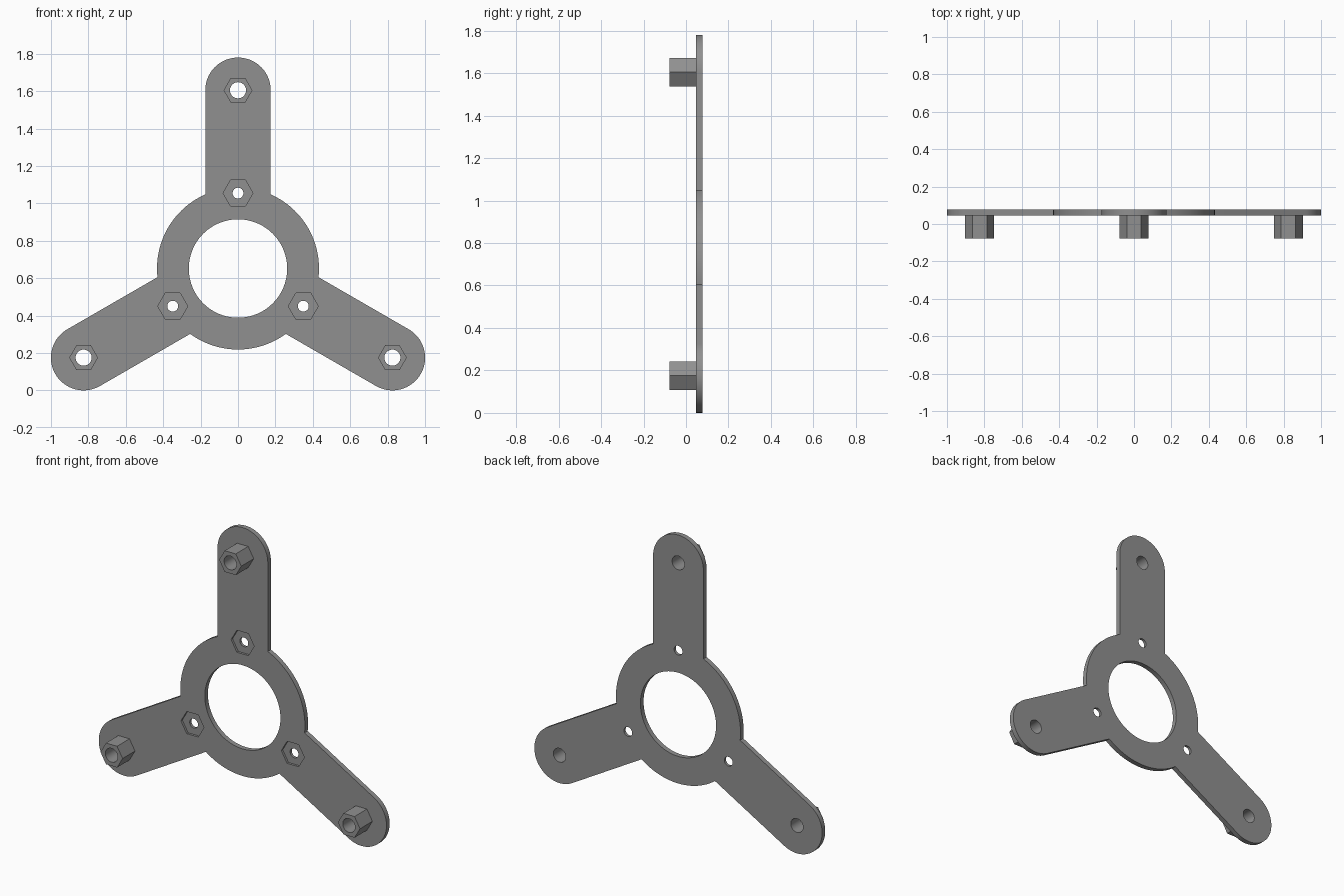
import bpy, bmesh, math
from math import sin, cos, pi

if "Cube" in bpy.data.objects:
    bpy.data.objects.remove(bpy.data.objects["Cube"])

CZ = 0.6515                     # hub centre height
FRONT, BACK = 0.046, 0.077      # plate faces along y
POST_TIP = -0.077
HUB_R, BORE_R = 0.433, 0.263
ARM_W, ARM_LEN = 0.175, 0.953   # half width, hub centre to tip centre
INNER = 0.403                   # hub centre to nut pocket
ANGLES = [pi / 2 + i * 2 * pi / 3 for i in range(3)]

grey = bpy.data.materials.new("mid grey")
grey.diffuse_color = (0.28, 0.28, 0.28, 1)
grey.use_nodes = True
grey.node_tree.nodes["Principled BSDF"].inputs["Base Color"].default_value = grey.diffuse_color


def prism(name, pts, y0, y1):
    """Extrude an x-z outline from y0 to y1."""
    bm = bmesh.new()
    face = bm.faces.new([bm.verts.new((x, y0, z)) for x, z in pts])
    ext = bmesh.ops.extrude_face_region(bm, geom=[face])
    for v in ext["geom"]:
        if isinstance(v, bmesh.types.BMVert):
            v.co.y = y1
    bmesh.ops.recalc_face_normals(bm, faces=bm.faces)
    me = bpy.data.meshes.new(name)
    bm.to_mesh(me)
    bm.free()
    me.materials.append(grey)
    ob = bpy.data.objects.new(name, me)
    bpy.context.collection.objects.link(ob)
    return ob


def arc(cx, cz, r, a0, a1, n):
    return [(cx + r * cos(a0 + (a1 - a0) * i / n),
             cz + r * sin(a0 + (a1 - a0) * i / n)) for i in range(n + 1)]


def ring(c, r, n):
    return arc(c[0], c[1], r, 0, 2 * pi, n)[:-1]


def at(angle, dist):
    return (dist * cos(angle), CZ + dist * sin(angle))


def combine(body, tool, op):
    mod = body.modifiers.new(op.lower(), 'BOOLEAN')
    mod.operation, mod.object, mod.solver = op, tool, 'EXACT'
    bpy.context.view_layer.objects.active = body
    bpy.ops.object.modifier_apply(modifier=mod.name)
    bpy.data.objects.remove(tool)


# Plate outline: rounded arm tip, then the hub arc up to the next arm
half = math.asin(ARM_W / HUB_R)
outline = []
for a in ANGLES:
    outline += arc(*at(a, ARM_LEN), ARM_W, a - pi / 2, a + pi / 2, 40)
    outline += arc(0, CZ, HUB_R, a + half, a + 2 * pi / 3 - half, 32)
bracket = prism("three_arm_bracket", outline, FRONT, BACK)

# Central bore
combine(bracket, prism("bore", ring((0, CZ), BORE_R, 96), -0.2, 0.2), 'DIFFERENCE')

for a in ANGLES:
    tip, inner = at(a, ARM_LEN), at(a, INNER)
    # Hexagonal standoff with a through hole
    combine(bracket, prism("standoff", ring(tip, 0.077, 6), POST_TIP, 0.06), 'UNION')
    combine(bracket, prism("standoff_hole", ring(tip, 0.043, 40), -0.2, 0.2), 'DIFFERENCE')
    # Shallow hexagonal nut pocket with a screw hole
    combine(bracket, prism("nut_pocket", ring(inner, 0.08, 6), -0.2, FRONT + 0.014), 'DIFFERENCE')
    combine(bracket, prism("screw_hole", ring(inner, 0.029, 32), -0.2, 0.2), 'DIFFERENCE')

bpy.ops.object.select_all(action='DESELECT')
bracket.select_set(True)
bpy.context.view_layer.objects.active = bracket
bpy.ops.object.shade_smooth_by_angle(angle=math.radians(30))
